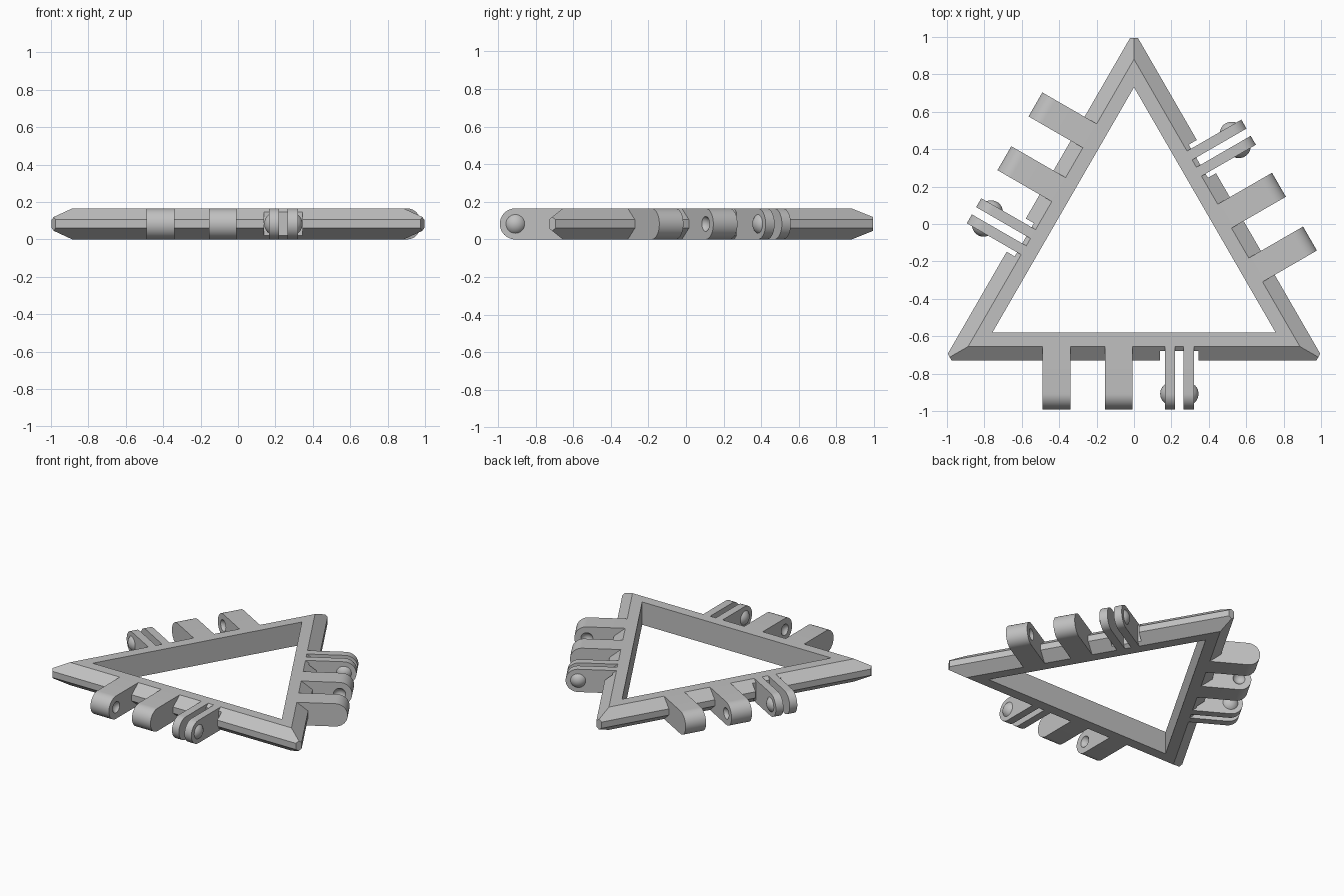
import bpy, bmesh, math
from mathutils import Matrix, Vector

if "Cube" in bpy.data.objects:
    bpy.data.objects.remove(bpy.data.objects["Cube"])

CENTRE_Y = -0.143      # centroid of the triangle
H = 0.165              # overall thickness
PIVOT = 0.765          # distance of hinge axis from the centroid
SEAT = 0.512           # where the hinge parts meet the frame

grey = bpy.data.materials.new("light grey")
grey.diffuse_color = (0.53, 0.53, 0.53, 1)
grey.use_nodes = True
grey.node_tree.nodes["Principled BSDF"].inputs["Base Color"].default_value = grey.diffuse_color


def make(name, bm):
    bmesh.ops.recalc_face_normals(bm, faces=bm.faces)
    me = bpy.data.meshes.new(name)
    bm.to_mesh(me)
    bm.free()
    me.materials.append(grey)
    ob = bpy.data.objects.new(name, me)
    bpy.context.collection.objects.link(ob)
    return ob


def activate(ob):
    bpy.ops.object.select_all(action='DESELECT')
    ob.select_set(True)
    bpy.context.view_layer.objects.active = ob


def cut(ob, cutter):
    cutter.hide_render = True
    activate(ob)
    mod = ob.modifiers.new("cut", 'BOOLEAN')
    mod.operation = 'DIFFERENCE'
    mod.solver = 'EXACT'
    mod.object = cutter
    bpy.ops.object.modifier_apply(modifier=mod.name)
    bpy.data.objects.remove(cutter)


def box(x0, x1, y0, y1, z0, z1, turn=0):
    bm = bmesh.new()
    bmesh.ops.create_cube(bm, size=1)
    bmesh.ops.scale(bm, vec=(x1 - x0, y1 - y0, z1 - z0), verts=bm.verts)
    bmesh.ops.translate(bm, vec=((x0 + x1) / 2, (y0 + y1) / 2, (z0 + z1) / 2), verts=bm.verts)
    bmesh.ops.rotate(bm, matrix=Matrix.Rotation(turn, 3, 'Z'), verts=bm.verts)
    return make("notch_cutter", bm)


def tongue(name, x0, x1):
    """Bar with a rounded end, pointing to -y."""
    r = H / 2
    prof = [(-SEAT, 0)]
    for i in range(25):
        a = -math.pi / 2 - math.pi * i / 24
        prof.append((-PIVOT + r * math.cos(a), r + r * math.sin(a)))
    prof.append((-SEAT, H))
    bm = bmesh.new()
    face = bm.faces.new([bm.verts.new((x0, y, z)) for y, z in prof])
    ext = bmesh.ops.extrude_face_region(bm, geom=[face], use_keep_orig=True)
    moved = [g for g in ext["geom"] if isinstance(g, bmesh.types.BMVert)]
    bmesh.ops.translate(bm, vec=(x1 - x0, 0, 0), verts=moved)
    return make(name, bm)


def ball(radius):
    bm = bmesh.new()
    bmesh.ops.create_uvsphere(bm, u_segments=32, v_segments=20, radius=radius)
    bmesh.ops.rotate(bm, matrix=Matrix.Rotation(math.pi / 2, 3, 'Y'), verts=bm.verts)
    return bm


def dome(name, x, side):
    """Shallow spherical cap on a clip face."""
    bm = ball(0.0625)
    bmesh.ops.bisect_plane(bm, geom=bm.verts[:] + bm.edges[:] + bm.faces[:],
                           plane_co=(0.0375, 0, 0), plane_no=(1, 0, 0), clear_inner=True)
    bmesh.ops.translate(bm, vec=(-0.0375, 0, 0), verts=bm.verts)
    if side < 0:
        bmesh.ops.rotate(bm, matrix=Matrix.Rotation(math.pi, 3, 'Z'), verts=bm.verts)
    bmesh.ops.translate(bm, vec=(x, -PIVOT, H / 2), verts=bm.verts)
    return make(name, bm)


def socket(x):
    bm = ball(0.0445)
    bmesh.ops.translate(bm, vec=(x, -PIVOT, H / 2), verts=bm.verts)
    return make("socket_cutter", bm)


# Triangular frame: bevelled section swept round three corners
section = [(0.437, 0), (0.437, H), (SEAT, H), (0.587, 0.105), (0.587, 0.06), (SEAT, 0)]
corners = [math.radians(a) for a in (90, 210, 330)]
bm = bmesh.new()
rings = [[bm.verts.new((2 * d * math.cos(a), 2 * d * math.sin(a), z)) for d, z in section]
         for a in corners]
for k in range(3):
    p, q = rings[k], rings[(k + 1) % 3]
    for i in range(6):
        j = (i + 1) % 6
        bm.faces.new((p[i], p[j], q[j], q[i]))
# Blunt the three tips
for a in corners:
    n = Vector((math.cos(a), math.sin(a), 0))
    res = bmesh.ops.bisect_plane(bm, geom=bm.verts[:] + bm.edges[:] + bm.faces[:],
                                 plane_co=n * 1.138, plane_no=n, clear_outer=True)
    rim = [g for g in res["geom_cut"] if isinstance(g, bmesh.types.BMEdge)]
    bmesh.ops.contextual_create(bm, geom=rim)
frame = make("triangle_frame", bm)
# Clearance notch behind each clip
for k in range(3):
    cut(frame, box(0.14, 0.345, -0.7, -0.537, -0.1, 0.3, k * math.tau / 3))
frame.location.y = CENTRE_Y

# Hinge parts of one side
outer = tongue("outer_lug", -0.488, -0.34)
cut(outer, socket(-0.34 + 0.0195))
inner = tongue("inner_lug", -0.156, -0.008)
cut(inner, socket(-0.156 - 0.0195))
parts = [outer, inner,
         tongue("clip_plate_left", 0.165, 0.22),
         tongue("clip_plate_right", 0.265, 0.32),
         dome("snap_dome_left", 0.165, -1),
         dome("snap_dome_right", 0.32, 1)]

# Smooth the round surfaces, then repeat on all three sides
for ob in parts:
    activate(ob)
    bpy.ops.object.shade_smooth_by_angle(angle=math.radians(30))
    for k in range(3):
        side = ob if k == 0 else ob.copy()
        if k:
            bpy.context.collection.objects.link(side)
        side.rotation_euler.z = k * math.tau / 3
        side.location.y = CENTRE_Y
